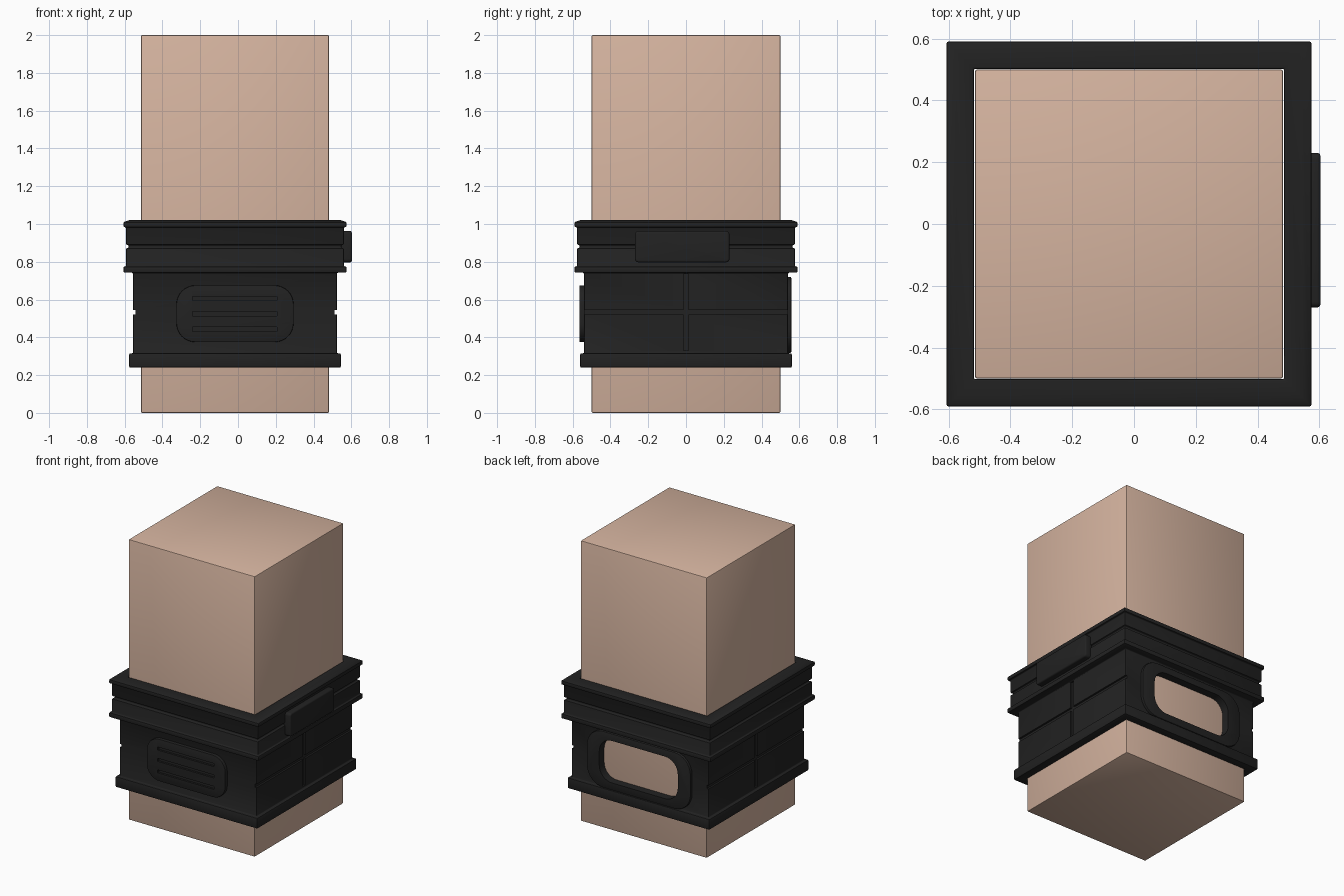
import bpy, bmesh, math

if "Cube" in bpy.data.objects:
    bpy.data.objects.remove(bpy.data.objects["Cube"])

CX = -0.016  # the block and sleeve sit slightly left because of the side button


def material(name, rgb):
    m = bpy.data.materials.new(name)
    m.diffuse_color = (*rgb, 1)
    m.use_nodes = True
    m.node_tree.nodes["Principled BSDF"].inputs["Base Color"].default_value = m.diffuse_color
    return m


TAN = material("tan", (0.66, 0.45, 0.345))
BLACK = material("soft_black", (0.016, 0.016, 0.016))


def finish(name, bm, mat):
    bmesh.ops.recalc_face_normals(bm, faces=bm.faces[:])
    me = bpy.data.meshes.new(name)
    bm.to_mesh(me)
    bm.free()
    me.materials.append(mat)
    ob = bpy.data.objects.new(name, me)
    bpy.context.collection.objects.link(ob)
    return ob


def activate(ob):
    bpy.ops.object.select_all(action='DESELECT')
    ob.select_set(True)
    bpy.context.view_layer.objects.active = ob


def bevel(ob, width, segments=2):
    activate(ob)
    m = ob.modifiers.new("bevel", 'BEVEL')
    m.width, m.segments, m.limit_method = width, segments, 'ANGLE'
    bpy.ops.object.modifier_apply(modifier=m.name)


def cut(ob, cutters):
    for c in cutters:
        activate(ob)
        m = ob.modifiers.new("cut", 'BOOLEAN')
        m.operation, m.solver, m.object = 'DIFFERENCE', 'EXACT', c
        bpy.ops.object.modifier_apply(modifier=m.name)
        bpy.data.objects.remove(c)


def smooth(ob):
    activate(ob)
    bpy.ops.object.shade_smooth_by_angle(angle=math.radians(35))


def plate(name, axis, u, z, d, radius=0.0, steps=8, mat=BLACK):
    """Rounded rectangle spanning u (sideways) and z, extruded through depth d along axis."""
    pts = []
    for k, (sx, sz) in enumerate([(1, 1), (0, 1), (0, 0), (1, 0)]):
        px = u[1] - radius if sx else u[0] + radius
        pz = z[1] - radius if sz else z[0] + radius
        n = steps if radius else 0
        for i in range(n + 1):
            a = math.pi / 2 * (k + (i / n if n else 0))
            pts.append((px + radius * math.cos(a), pz + radius * math.sin(a)))
    bm = bmesh.new()
    rings = [[bm.verts.new((a, t, b) if axis == 'y' else (t, a, b)) for a, b in pts] for t in d]
    bm.faces.new(rings[0])
    bm.faces.new(rings[1])
    for i in range(len(pts)):
        j = (i + 1) % len(pts)
        bm.faces.new((rings[0][i], rings[0][j], rings[1][j], rings[1][i]))
    return finish(name, bm, mat)


# Tall inner block
block = plate("inner_block", 'y', (CX - 0.498, CX + 0.498), (0, 2), (-0.5, 0.5), mat=TAN)
bevel(block, 0.007)
smooth(block)

# Sleeve: square rings following a stepped wall profile (half width, height)
profile = [(0.502, 0.24), (0.56, 0.24), (0.56, 0.315), (0.54, 0.315),
           (0.54, 0.742), (0.59, 0.742), (0.59, 0.775), (0.577, 0.775),
           (0.577, 0.872), (0.564, 0.872), (0.564, 0.89), (0.577, 0.89),
           (0.577, 0.983), (0.59, 0.983), (0.59, 1.01), (0.56, 1.02), (0.502, 1.02)]
bm = bmesh.new()
rings = [[bm.verts.new((CX + sx * h, sy * h, z)) for sx, sy in [(1, 1), (-1, 1), (-1, -1), (1, -1)]]
         for h, z in profile]
for i, ring in enumerate(rings):
    nxt = rings[(i + 1) % len(rings)]
    for k in range(4):
        bm.faces.new((ring[k], ring[(k + 1) % 4], nxt[(k + 1) % 4], nxt[k]))
sleeve = finish("sleeve", bm, BLACK)
bevel(sleeve, 0.006)

# Cross grooves on both sides and the rear window opening
WX, WZ = (CX - 0.31, CX + 0.31), (0.37, 0.67)
cutters = [plate("window_cutter", 'y', WX, WZ, (0.45, 0.7), 0.1)]
for s in (-1, 1):
    depth = sorted((CX + s * 0.527, CX + s * 0.7))
    cutters.append(plate("level_groove_cutter", 'x', (-0.7, 0.7), (0.52, 0.545), depth))
    depth = sorted((CX + s * 0.527, CX + s * 0.548))
    cutters.append(plate("upright_groove_cutter", 'x', (-0.014, 0.014), (0.33, 0.735), depth))
cut(sleeve, cutters)
smooth(sleeve)

# Rear window frame
frame = plate("window_frame", 'y', (CX - 0.41, CX + 0.41), (0.317, 0.72), (0.53, 0.558), 0.13)
bevel(frame, 0.007)
cut(frame, [plate("frame_cutter", 'y', WX, WZ, (0.45, 0.7), 0.1)])
smooth(frame)

# Front grip plate with three slots
grip = plate("front_plate", 'y', (CX - 0.31, CX + 0.31), (0.375, 0.675), (-0.564, -0.53), 0.1)
bevel(grip, 0.004)
cut(grip, [plate("slot_cutter", 'y', (CX - 0.224, CX + 0.222), (z - 0.011, z + 0.011), (-0.6, -0.55))
           for z in (0.443, 0.525, 0.606)])
smooth(grip)

# Side button
button = plate("side_button", 'x', (-0.27, 0.23), (0.797, 0.963), (0.545, 0.603), 0.018, 4)
bevel(button, 0.01, 3)
smooth(button)
